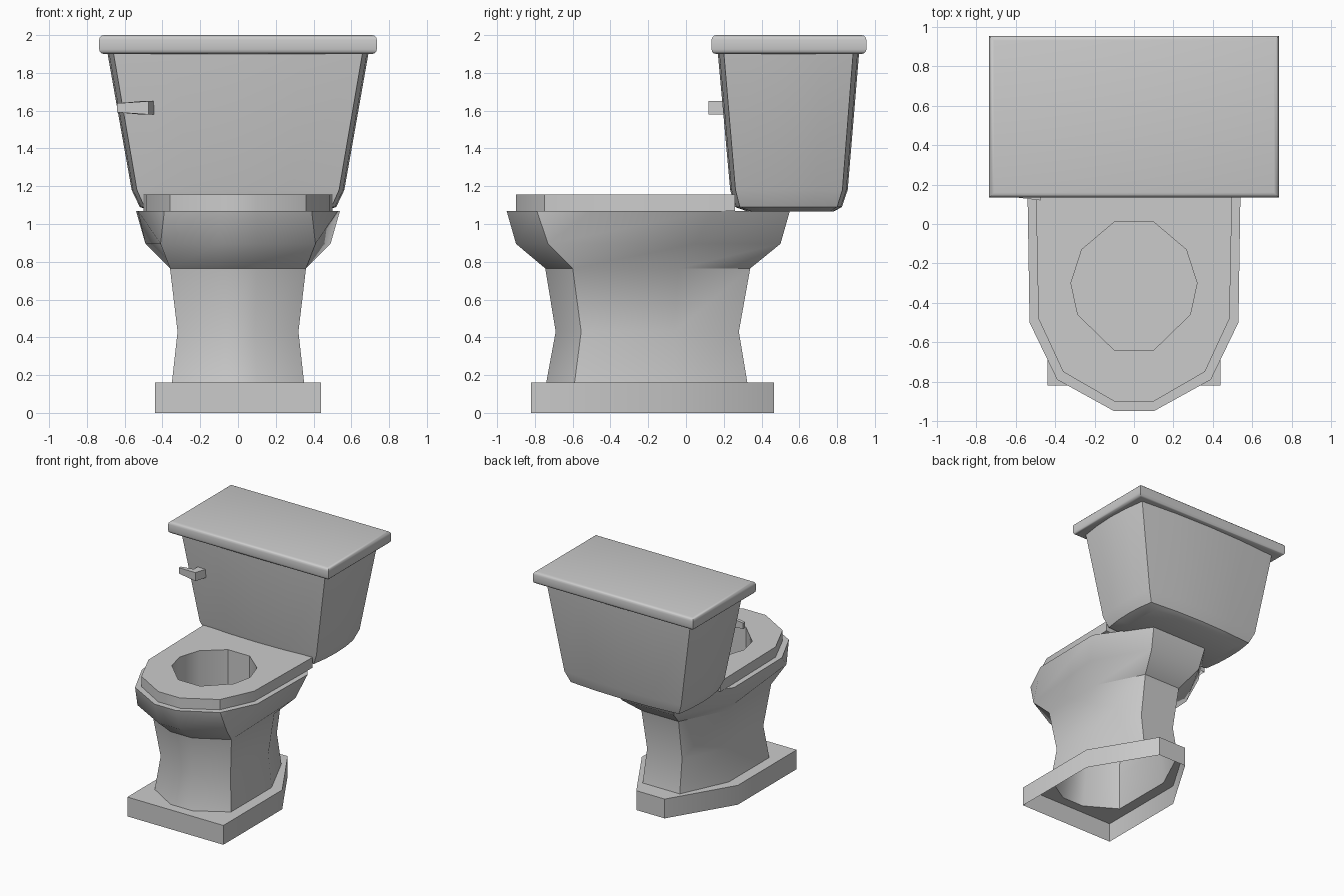
import bpy, bmesh, math

if "Cube" in bpy.data.objects:
    bpy.data.objects.remove(bpy.data.objects["Cube"])


def add_object(name, bm):
    mesh = bpy.data.meshes.new(name)
    bm.to_mesh(mesh)
    bm.free()
    obj = bpy.data.objects.new(name, mesh)
    bpy.context.collection.objects.link(obj)
    return obj


def mirrored(half):
    """Right half of an outline, front to back, completed across x = 0."""
    return half + [(-x, y) for x, y in reversed(half)]


def loft(name, rings, cap_start=False, cap_end=False):
    """Skin a stack of (outline, z) rings that share a point count."""
    bm = bmesh.new()
    loops = [[bm.verts.new((x, y, z)) for x, y in outline] for outline, z in rings]
    n = len(loops[0])
    for low, high in zip(loops, loops[1:]):
        for i in range(n):
            j = (i + 1) % n
            bm.faces.new((low[i], low[j], high[j], high[i]))
    if cap_start:
        bm.faces.new(loops[0][::-1])
    if cap_end:
        bm.faces.new(loops[-1])
    bmesh.ops.remove_doubles(bm, verts=bm.verts, dist=0.0005)
    return add_object(name, bm)


def bowed_rectangle(hx, y0, y1, bulge, steps=4):
    """Rectangle whose four sides swell outwards a little."""
    pts = []
    corners = [(-hx, y0), (hx, y0), (hx, y1), (-hx, y1)]
    normals = [(0, -1), (1, 0), (0, 1), (-1, 0)]
    for k in range(4):
        (ax, ay), (bx, by) = corners[k], corners[(k + 1) % 4]
        for s in range(steps):
            t = s / steps
            b = 4 * t * (1 - t) * bulge
            pts.append((ax + (bx - ax) * t + normals[k][0] * b,
                        ay + (by - ay) * t + normals[k][1] * b))
    return pts


# Shared outlines
hole = mirrored([(.10, -.64), (.285, -.46), (.32, -.30), (.265, -.13), (.10, .01)])
foot = mirrored([(.10, -.74), (.35, -.59), (.35, -.59), (.35, -.06), (.17, .325)])

# Floor plinth, open underneath
plinth = mirrored([(.10, -.82), (.44, -.82), (.44, -.82), (.44, -.05), (.13, .465)])
loft("plinth", [(plinth, 0), (plinth, .16), (foot, .16)])

# Pedestal flaring into the faceted bowl, with the inner well
waist = mirrored([(.09, -.69), (.32, -.555), (.32, -.555), (.32, -.06), (.16, .28)])
neck = mirrored([(.10, -.745), (.36, -.60), (.36, -.60), (.36, -.04), (.17, .34)])
belly = mirrored([(.10, -.90), (.41, -.73), (.41, -.73), (.49, .05), (.24, .50)])
rim = mirrored([(.10, -.95), (.39, -.79), (.53, -.50), (.54, .14), (.26, .55)])
loft("pedestal_bowl", [(foot, .16), (waist, .43), (neck, .765), (belly, .895),
                       (rim, 1.07), (hole, 1.07), (hole, .70)], cap_end=True)

# Seat ring
seat = mirrored([(.10, -.90), (.36, -.75), (.485, -.48), (.50, .26), (.10, .26)])
loft("seat", [(seat, 1.07), (seat, 1.155), (hole, 1.155), (hole, 1.07)])

# Tapered cistern
loft("tank", [(bowed_rectangle(.42, .35, .76, .02), 1.065),
              (bowed_rectangle(.495, .285, .80, .025), 1.09),
              (bowed_rectangle(.535, .262, .828, .028), 1.18),
              (bowed_rectangle(.66, .20, .885, .032), 1.91)],
     cap_start=True, cap_end=True)

# Cistern lid with rounded top and bottom edges
bm = bmesh.new()
bmesh.ops.create_cube(bm, size=1)
for v in bm.verts:
    v.co = (v.co.x * 1.47, v.co.y * .82 + .545, v.co.z * .10 + 1.95)
level = [e for e in bm.edges if abs(e.verts[0].co.z - e.verts[1].co.z) < .001]
bmesh.ops.bevel(bm, geom=level, offset=.025, segments=3, profile=.5, affect='EDGES')
add_object("tank_lid", bm)

# Flush lever: plan profile extruded in z, slimmer towards the tip
plan = [(-.64, .14), (-.475, .12), (-.445, .215), (-.52, .215), (-.52, .165), (-.64, .165)]
bm = bmesh.new()
low, high = [[bm.verts.new((x, y, 1.615 + s * (.024 if x < -.6 else .035)))
              for x, y in plan] for s in (-1, 1)]
for i in range(len(plan)):
    j = (i + 1) % len(plan)
    bm.faces.new((low[i], low[j], high[j], high[i]))
bm.faces.new(low[::-1])
bm.faces.new(high)
add_object("flush_lever", bm)

# Smooth shading with crisp edges
for obj in bpy.context.collection.objects:
    obj.select_set(True)
    bpy.context.view_layer.objects.active = obj
bpy.ops.object.shade_smooth_by_angle(angle=math.radians(35))
